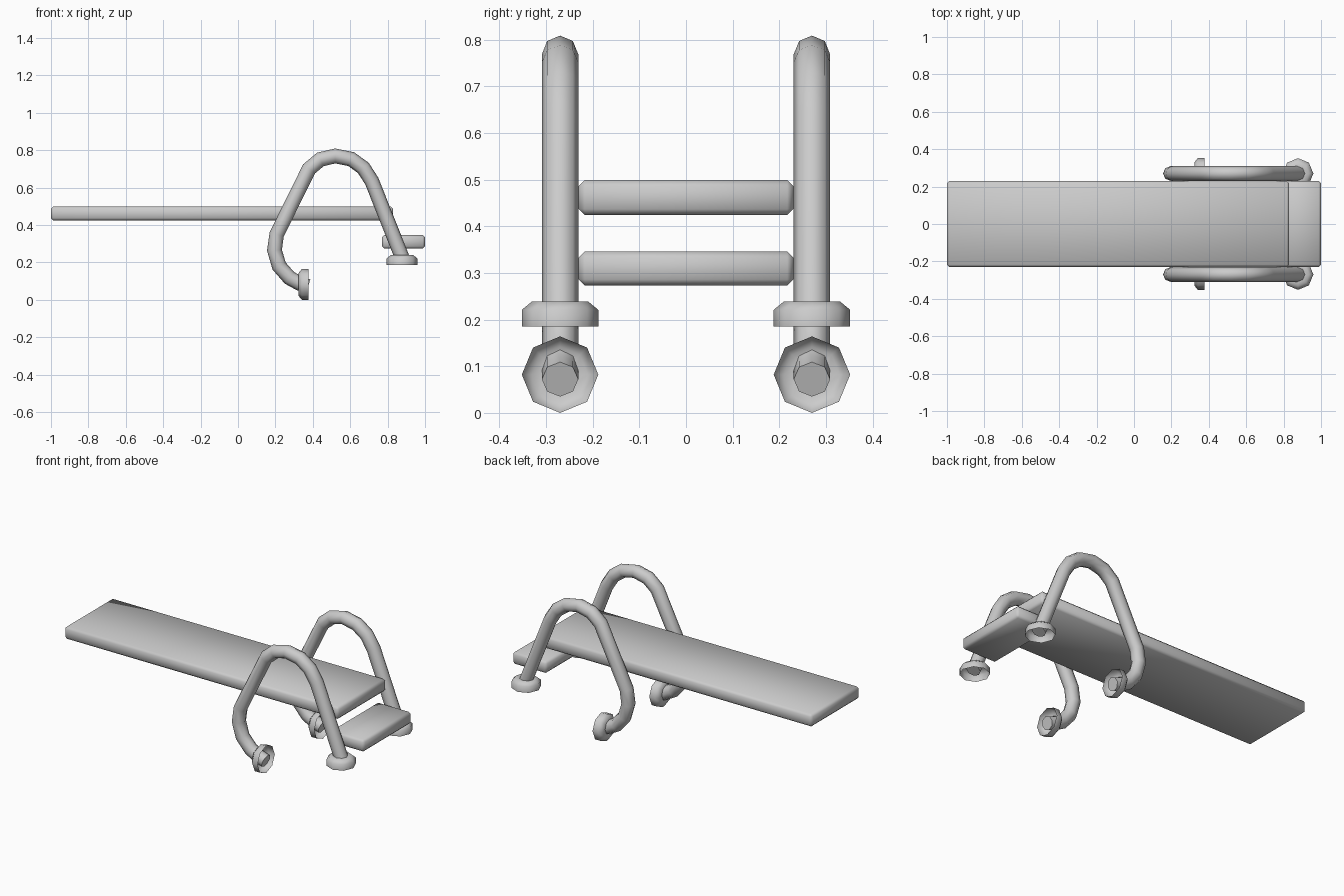
import bpy, bmesh, math
from mathutils import Vector, Matrix

if "Cube" in bpy.data.objects:
    bpy.data.objects.remove(bpy.data.objects["Cube"])

def finish(name, bm, angle=50):
    bmesh.ops.recalc_face_normals(bm, faces=bm.faces)
    me = bpy.data.meshes.new(name)
    bm.to_mesh(me)
    bm.free()
    ob = bpy.data.objects.new(name, me)
    bpy.context.collection.objects.link(ob)
    bpy.ops.object.select_all(action='DESELECT')
    ob.select_set(True)
    bpy.context.view_layer.objects.active = ob
    bpy.ops.object.shade_smooth_by_angle(angle=math.radians(angle))
    return ob

def plank(name, x0, x1, z0, z1, half_w=0.23, bevel=0.013):
    bm = bmesh.new()
    m = Matrix.Translation(((x0 + x1) / 2, 0, (z0 + z1) / 2)) @ Matrix.Diagonal((x1 - x0, 2 * half_w, z1 - z0, 1))
    bmesh.ops.create_cube(bm, size=1, matrix=m)
    bmesh.ops.bevel(bm, geom=bm.edges[:], offset=bevel, segments=1, affect='EDGES')
    return finish(name, bm)

def skin(bm, rings):
    n = len(rings[0])
    for a, b in zip(rings, rings[1:]):
        for i in range(n):
            bm.faces.new((a[i], a[(i + 1) % n], b[(i + 1) % n], b[i]))

def tube(name, path, y, r=0.039, n=8):
    # Mitred sweep along a path in the x-z plane
    bm = bmesh.new()
    pts = [Vector((x, y, z)) for x, z in path]
    rings = []
    for i, p in enumerate(pts):
        d0 = (p - pts[max(i - 1, 0)]).normalized()
        d1 = (pts[min(i + 1, len(pts) - 1)] - p).normalized()
        t = (d0 + d1).normalized()
        nrm = Vector((-t.z, 0, t.x))
        k = max(t.dot(d0), t.dot(d1))
        rings.append([bm.verts.new(p + nrm * (r / k * math.cos(2 * math.pi * j / n))
                                   + Vector((0, r * math.sin(2 * math.pi * j / n), 0))) for j in range(n)])
    skin(bm, rings)
    bm.faces.new(rings[0])
    bm.faces.new(rings[-1])
    return finish(name, bm)

def flange(name, matrix, n=8):
    # Hollow cup, open at its base (local z = 0)
    bm = bmesh.new()
    profile = [(0.082, 0), (0.082, 0.036), (0.060, 0.054), (0.036, 0.054)]
    rings = [[bm.verts.new((r * math.cos(2 * math.pi * j / n), r * math.sin(2 * math.pi * j / n), z))
              for j in range(n)] for r, z in profile]
    skin(bm, rings)
    bm.transform(matrix)
    return finish(name, bm)

# Diving board and lower step
plank("board", -1.0, 0.83, 0.424, 0.499)
plank("step", 0.77, 1.0, 0.273, 0.346)

# Hand rails with a wall flange and a deck flange on each side
path = [(0.375, 0.072), (0.33, 0.087), (0.275, 0.117), (0.22, 0.18), (0.195, 0.265), (0.207, 0.35),
        (0.38, 0.70), (0.44, 0.75), (0.52, 0.769), (0.605, 0.752), (0.67, 0.705), (0.715, 0.635),
        (0.872, 0.24), (0.886, 0.205)]
for side, y in (("right", -0.27), ("left", 0.27)):
    tube(side + "_rail", path, y)
    flange(side + "_deck_flange", Matrix.Translation((0.877, y, 0.185)))
    flange(side + "_wall_flange", Matrix.Translation((0.377, y, 0.082)) @ Matrix.Rotation(-math.pi / 2, 4, 'Y'))
